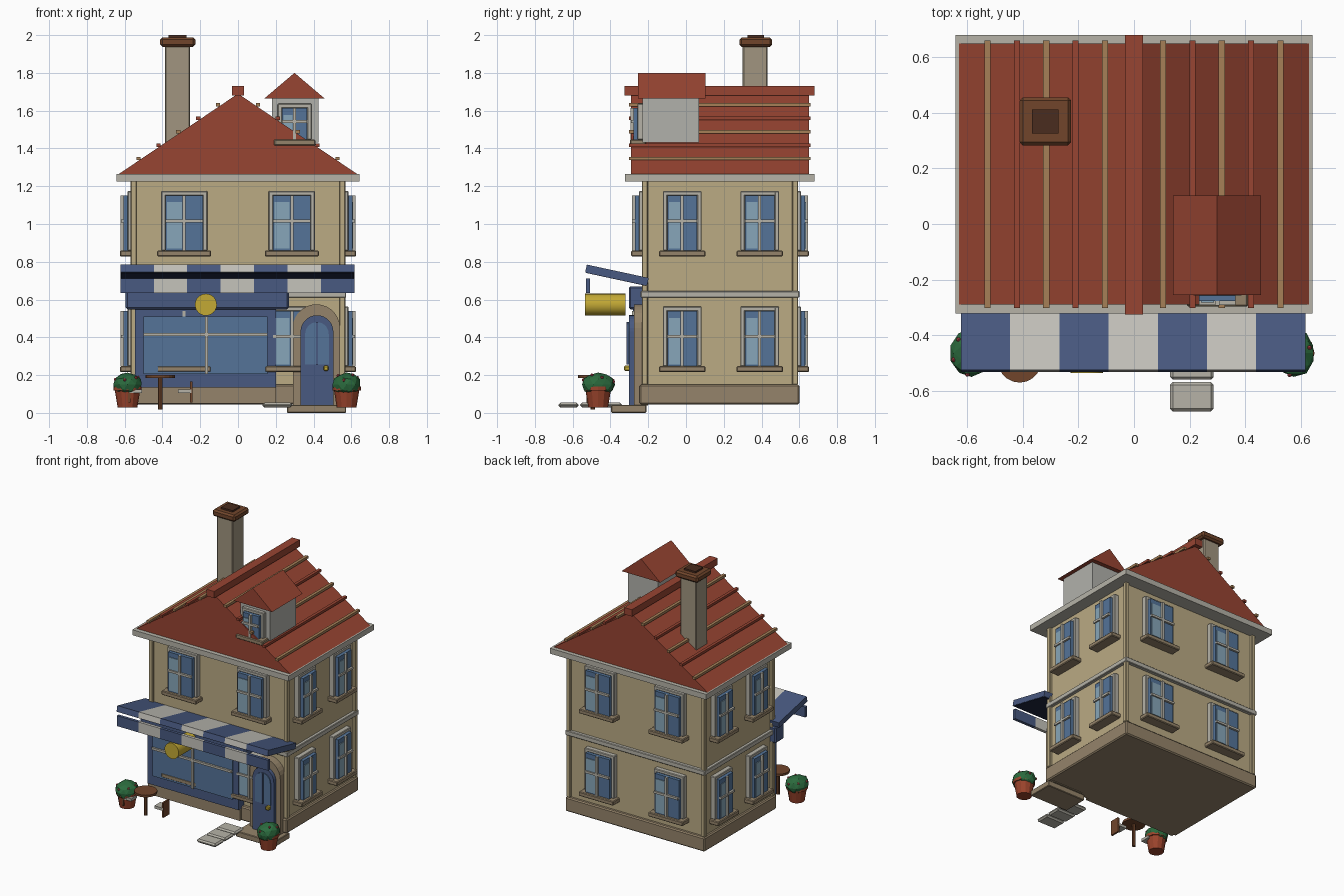
import bpy, bmesh, math, random
from mathutils import Matrix, Vector

if "Cube" in bpy.data.objects:
    bpy.data.objects.remove(bpy.data.objects["Cube"])

random.seed(3)
MATS = {}
COLORS = dict(wall='b9a983', stone='94836a', trim='b4b1a6', roof='964635', batten='a57f58',
              blue='4a5a80', navy='262f48', glass='557397', shine='86a5b8', white='c4c2ba',
              wood='70472f', dark='4b3024', brick='a0947f', gold='c2a838', leaf='2f6b40',
              pot='98452f', flower='c04a50', dormer='b0b0aa')


def mat(key):
    if key not in MATS:
        m = bpy.data.materials.new(key)
        h = COLORS[key]
        m.diffuse_color = [(int(h[i:i + 2], 16) / 255) ** 2.2 for i in (0, 2, 4)] + [1]
        m.use_nodes = True
        m.node_tree.nodes["Principled BSDF"].inputs["Base Color"].default_value = m.diffuse_color
        MATS[key] = m
    return MATS[key]


def finish(name, bm, key, bevel=0, smooth=False):
    bmesh.ops.recalc_face_normals(bm, faces=bm.faces[:])
    me = bpy.data.meshes.new(name)
    if smooth:
        for f in bm.faces:
            f.smooth = len(f.verts) == 4
    bm.to_mesh(me)
    bm.free()
    ob = bpy.data.objects.new(name, me)
    me.materials.append(mat(key))
    bpy.context.collection.objects.link(ob)
    if bevel:
        b = ob.modifiers.new('bevel', 'BEVEL')
        b.width, b.segments = bevel, 1
    return ob


def box(name, x, y, z, key, bevel=0, M=Matrix()):
    """Box from (min, max) ranges, optionally placed by a matrix."""
    bm = bmesh.new()
    bmesh.ops.create_cube(bm, size=1)
    for v in bm.verts:
        p = [r[0] + (r[1] - r[0]) * (c + 0.5) for r, c in zip((x, y, z), v.co)]
        v.co = M @ Vector(p)
    return finish(name, bm, key, bevel)


def prism(name, pts, y0, y1, key, bevel=0):
    """Front (x, z) profile extruded from y0 to y1."""
    bm = bmesh.new()
    a = [bm.verts.new((x, y0, z)) for x, z in pts]
    b = [bm.verts.new((x, y1, z)) for x, z in pts]
    bm.faces.new(a)
    bm.faces.new(b)
    n = len(pts)
    for i in range(n):
        bm.faces.new((a[i], a[(i + 1) % n], b[(i + 1) % n], b[i]))
    return finish(name, bm, key, bevel)


def cyl(name, c, r0, r1, h, key, sides=16, M=Matrix(), smooth=False):
    bm = bmesh.new()
    bmesh.ops.create_cone(bm, cap_ends=True, segments=sides, radius1=r0, radius2=r1, depth=h)
    bm.transform(Matrix.Translation(c) @ M)
    return finish(name, bm, key, smooth=smooth)


def arch(cx, r, z0, spring):
    return [(cx - r, z0), (cx + r, z0)] + [
        (cx + r * math.cos(t * math.pi / 14), spring + r * math.sin(t * math.pi / 14)) for t in range(15)]


def window(x, y, z, w, h, turn=0):
    """Window centred at (x, y, z) on a wall; local -y points outward."""
    M = Matrix.Translation((x, y, z)) @ Matrix.Rotation(math.radians(turn), 4, 'Z')
    a, b, t = w / 2, h / 2, 0.024
    for s in (-1, 1):
        box('window_jamb', sorted((s * a, s * (a - t))), (-0.035, 0.01), (-b, b), 'trim', 0.004, M)
    box('window_head', (-a, a), (-0.035, 0.01), (b - t, b), 'trim', 0.004, M)
    box('window_glass', (t - a, a - t), (-0.055, 0), (-b, b - t), 'glass', 0, M)
    box('window_reflection', (t - a + .008, -0.012), (-0.06, -0.05), (-b + .01, b - t - .035), 'shine', 0, M)
    box('window_mullion', (-0.008, 0.008), (-0.072, -0.05), (-b, b - t), 'trim', 0, M)
    box('window_transom', (t - a, a - t), (-0.07, -0.05), (-0.008, 0.008), 'trim', 0, M)
    box('window_sill', (-a - .02, a + .02), (-0.075, 0.01), (-b - .032, -b), 'stone', 0.005, M)


# Walls, plinth, corner posts, belt course and cornice
box('walls', (-.55, .55), (-.215, .575), (.06, 1.23), 'wall')
box('plinth', (-.572, .572), (-.245, .6), (.045, .15), 'stone', .008)
for x in (-.553, .553):
    for y in (-.218, .578):
        box('corner_post', (x - .016, x + .016), (y - .016, y + .016), (.15, 1.23), 'wall', .004)
box('belt_course', (-.573, .573), (-.24, .6), (.61, .645), 'trim', .004)
box('cornice', (-.642, .642), (-.322, .68), (1.225, 1.265), 'trim')

# Roof with battens and ridge cap
prism('roof', [(-.635, 1.262), (.635, 1.262), (0, 1.69)], -.29, .65, 'roof')
box('ridge_cap', (-.032, .032), (-.325, .68), (1.68, 1.73), 'roof')
for s in (-1, 1):
    for i in range(5):
        x = s * (.105 + .1055 * i)
        z = 1.69 - abs(x) * .674 + .012
        box('roof_batten', (x - .011, x + .011), (-.302, .66), (z - .009, z + .009),
            'roof' if i % 2 else 'batten')

# Chimney
box('chimney_stack', (-.386, -.254), (.3, .432), (1.3, 1.95), 'brick', .006)
box('chimney_cap', (-.412, -.226), (.283, .456), (1.938, 1.988), 'wood', .012)
box('chimney_flue', (-.367, -.272), (.325, .412), (1.98, 2.0), 'dark')

# Dormer
box('dormer_body', (.18, .425), (-.23, .07), (1.432, 1.67), 'dormer')
prism('dormer_roof', [(.14, 1.665), (.458, 1.665), (.299, 1.80)], -.255, .102, 'roof')
window(.30, -.222, 1.542, .18, .19)

# Windows on all four sides, both floors
for z in (.405, 1.017):
    for x in (-.285, .285):
        window(x, -.215, z, .245, .315)
        window(x, .575, z, .245, .315, 180)
    for y in (-.02, .39):
        window(.55, y, z, .205, .315, 90)
        window(-.55, y, z, .205, .315, -90)

# Shopfront
box('shop_bulkhead', (-.555, .2), (-.265, -.2), (.05, .14), 'stone')
box('shop_frame', (-.545, .2), (-.28, -.2), (.135, .56), 'blue')
box('shop_glass', (-.5, .155), (-.288, -.25), (.205, .51), 'glass')
box('shop_mullion', (-.174, -.158), (-.302, -.27), (.205, .51), 'trim')
box('shop_transom', (-.5, .155), (-.302, -.27), (.406, .422), 'trim')
box('shop_fascia', (-.595, .27), (-.303, -.2), (.548, .67), 'blue', .01)

# Arched door
prism('door_surround', arch(.415, .125, .04, .45), -.275, -.2, 'stone')
prism('door', arch(.418, .087, .04, .43), -.302, -.22, 'blue')
prism('door_glass', arch(.418, .0625, .255, .418), -.308, -.28, 'glass')
box('door_mullion', (.413, .423), (-.314, -.29), (.255, .48), 'blue')
box('door_knob', (.452, .48), (-.328, -.295), (.222, .25), 'gold', .006)
box('door_step', (.26, .573), (-.396, -.21), (0, .042), 'stone', .004)
for y in (-.622, -.507, -.392):
    box('path_slab', (.13, .287), (y - .053, y + .053), (.028, .054), 'trim', .01)

# Striped awning, tilted up toward its front edge
tilt = Matrix.Translation((0, -.525, .785)) @ Matrix.Rotation(-math.atan2(.07, .325), 4, 'X')
w = 1.24 / 7
for i in range(7):
    x0 = -.623 + i * w
    key = 'white' if i % 2 else 'blue'
    box('awning_stripe', (x0, x0 + w), (0, .335), (-.041, 0), key, 0, tilt)
    box('awning_valance', (x0, x0 + w), (-.53, -.508), (.635, .712), key)
box('awning_lining', (-.62, .614), (.004, .33), (-.044, -.03), 'navy', 0, tilt)

# Round hanging sign
cyl('round_sign', (-.17, -.428, .573), .058, .058, .215, 'gold', 24,
    Matrix.Rotation(math.pi / 2, 4, 'X'), True)

# Potted shrubs with small flowers
for x in (-.585, .575):
    c = Vector((x, -.465, .15))
    cyl('plant_pot', (x, -.465, .083), .052, .07, .11, 'pot', 12)
    cyl('pot_rim', (x, -.465, .13), .075, .075, .022, 'pot', 12)
    bm = bmesh.new()
    bmesh.ops.create_icosphere(bm, subdivisions=2, radius=1)
    for v in bm.verts:
        k = random.uniform(.94, 1.04)
        v.co = c + Vector((v.co.x * .077, v.co.y * .088, v.co.z * .064)) * k
    finish('shrub', bm, 'leaf')
    for i in range(6):
        a, e = i * 1.05 + .3, random.uniform(.1, 1)
        p = c + Vector((.075 * math.cos(a) * math.cos(e), .086 * math.sin(a) * math.cos(e), .062 * math.sin(e)))
        bm = bmesh.new()
        bmesh.ops.create_icosphere(bm, subdivisions=1, radius=.009)
        bm.transform(Matrix.Translation(p))
        finish('flower', bm, 'flower')

# Cafe table and two chairs
cyl('table_top', (-.412, -.493, .192), .078, .078, .016, 'wood', 20)
cyl('table_leg', (-.412, -.493, .102), .012, .012, .17, 'wood', 8)
for s in (-1, 1):
    cx = -.412
    box('chair_seat', sorted((cx + s * .095, cx + s * .165)), (-.528, -.458), (.105, .125), 'trim')
    box('chair_back', sorted((cx + s * .157, cx + s * .17)), (-.528, -.458), (.055, .165), 'wood')
